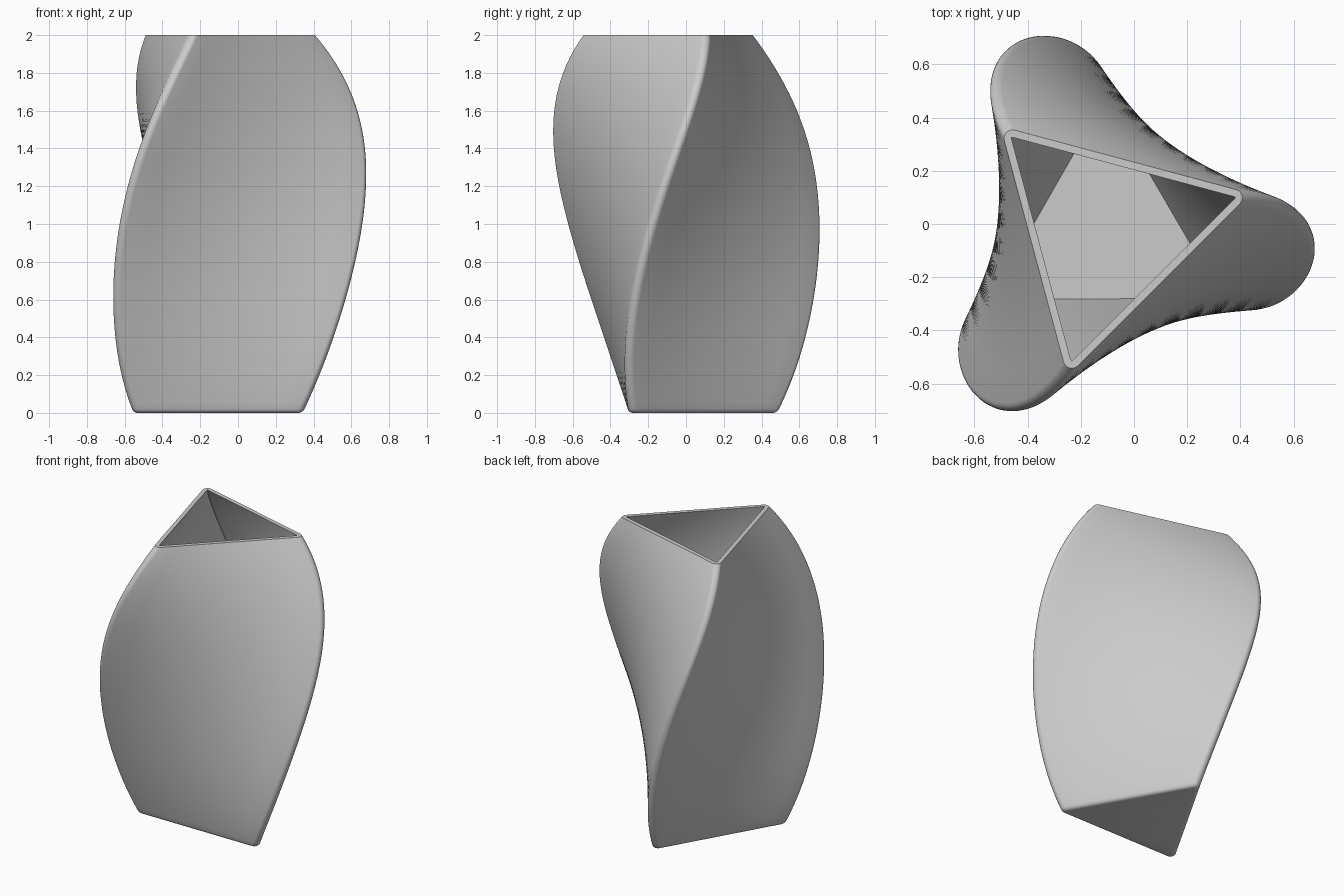
import bpy, bmesh, math

if "Cube" in bpy.data.objects:
    bpy.data.objects.remove(bpy.data.objects["Cube"], do_unlink=True)

CENTRE_X, CENTRE_Y = -0.105, -0.03
HEIGHT, WALL, CORNER, BEVEL = 2.0, 0.028, 0.032, 0.02
ARC, SIDE, LEVELS = 8, 10, 64
REACH = [0.48, 0.66, 0.745, 0.73, 0.497]   # corner distance at equal heights


def reach(z):
    """Smooth polynomial through the belly profile."""
    s = z / HEIGHT * (len(REACH) - 1)
    total = 0
    for i, value in enumerate(REACH):
        for j in range(len(REACH)):
            if j != i:
                value *= (s - j) / (i - j)
        total += value
    return total


def section(bm, z, radius):
    """Ring of vertices: a rounded triangle, turned according to height."""
    turn = math.radians(90 + 45 * (z / HEIGHT) ** 1.25)
    d = reach(z)
    outline = []
    for k in range(3):
        a = turn + k * math.tau / 3
        for i in range(ARC + 1):
            b = a + (i / ARC - 0.5) * math.tau / 3
            outline.append((d * math.cos(a) + radius * math.cos(b),
                            d * math.sin(a) + radius * math.sin(b)))
    ring = []
    for i, (x, y) in enumerate(outline):
        nx, ny = outline[(i + 1) % len(outline)]
        steps = SIDE if i % (ARC + 1) == ARC else 1
        for s in range(steps):
            t = s / steps
            ring.append(bm.verts.new((CENTRE_X + x + (nx - x) * t,
                                      CENTRE_Y + y + (ny - y) * t, z)))
    return ring


bm = bmesh.new()
rings = []
# Rounded foot
for i in range(5):
    a = i / 4 * math.pi / 2
    rings.append(section(bm, BEVEL * (1 - math.cos(a)),
                         CORNER - BEVEL * (1 - math.sin(a))))
# Outer wall going up, inner wall going down
for i in range(1, LEVELS + 1):
    rings.append(section(bm, BEVEL + (HEIGHT - BEVEL) * i / LEVELS, CORNER))
for i in range(LEVELS + 1):
    rings.append(section(bm, HEIGHT - (HEIGHT - WALL) * i / LEVELS, CORNER - WALL))

for low, high in zip(rings, rings[1:]):
    n = len(low)
    for i in range(n):
        j = (i + 1) % n
        bm.faces.new((low[i], low[j], high[j], high[i]))
# Underside and inner floor
bm.faces.new(rings[0][::-1])
bm.faces.new(rings[-1])
bmesh.ops.recalc_face_normals(bm, faces=bm.faces)

mesh = bpy.data.meshes.new("twisted_vase")
bm.to_mesh(mesh)
bm.free()
vase = bpy.data.objects.new("twisted_vase", mesh)
bpy.context.collection.objects.link(vase)

# Plain grey material
grey = bpy.data.materials.new("light_grey")
grey.use_nodes = True
colour = (0.6, 0.6, 0.6, 1)
grey.diffuse_color = colour
grey.node_tree.nodes["Principled BSDF"].inputs["Base Color"].default_value = colour
mesh.materials.append(grey)

bpy.ops.object.select_all(action='DESELECT')
vase.select_set(True)
bpy.context.view_layer.objects.active = vase
bpy.ops.object.shade_smooth_by_angle(angle=math.radians(35))
